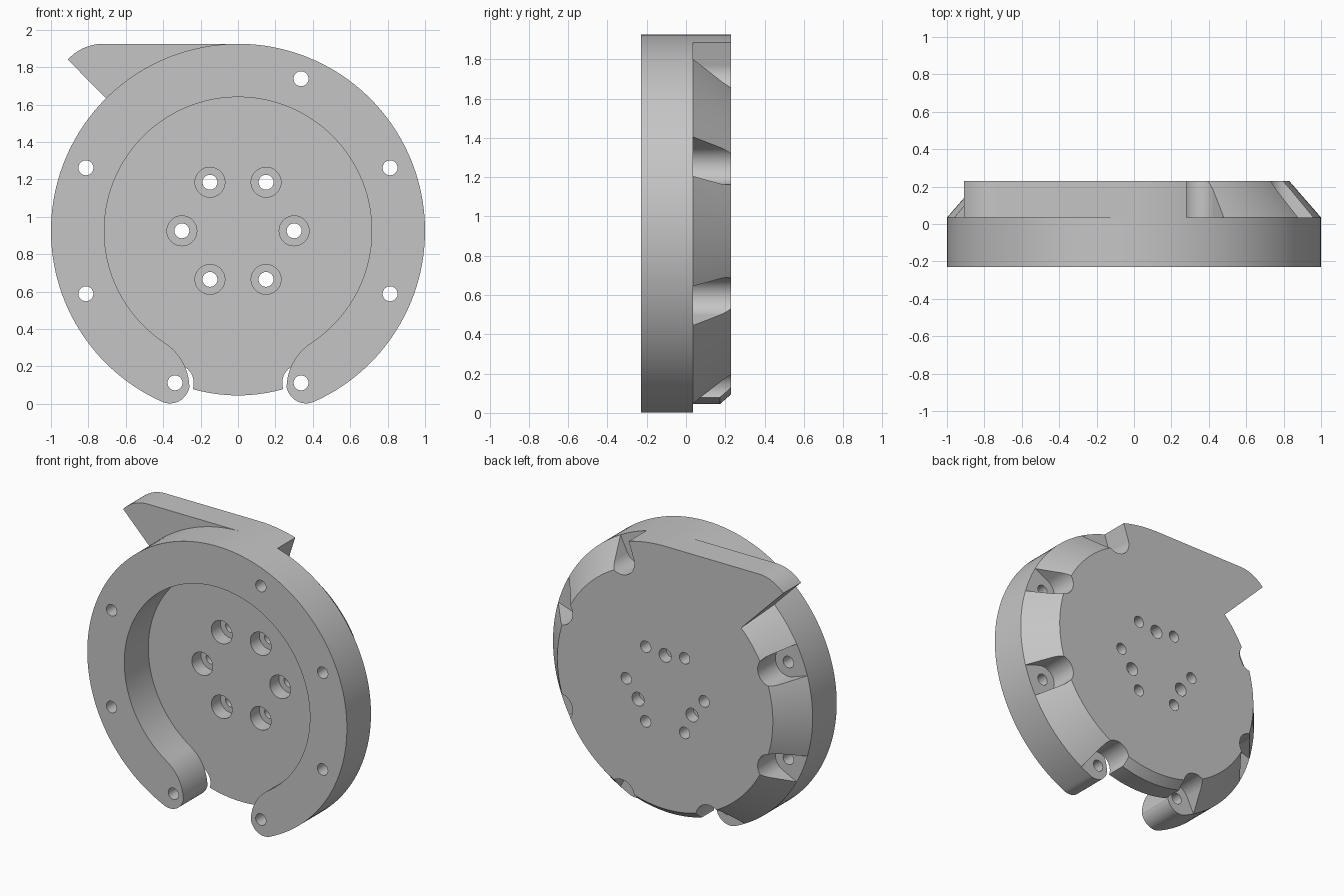
import bpy, bmesh
from math import sin, cos, radians

if "Cube" in bpy.data.objects:
    bpy.data.objects.remove(bpy.data.objects["Cube"])

CENTRE_Z = 0.925
FRONT, MID, BACK = -0.23, 0.035, 0.23

GREY = (0.56, 0.56, 0.56, 1)
grey = bpy.data.materials.new("machined grey")
grey.use_nodes = True
grey.diffuse_color = GREY
grey.node_tree.nodes["Principled BSDF"].inputs["Base Color"].default_value = GREY


def polar(r, deg, centre=(0, 0)):
    return (centre[0] + r * cos(radians(deg)), centre[1] + r * sin(radians(deg)))


def arc(r, start, end, steps, centre=(0, 0)):
    return [polar(r, start + (end - start) * i / steps, centre) for i in range(steps + 1)]


def circle(r, steps, centre=(0, 0)):
    return arc(r, 0, 360, steps, centre)[:-1]


def prism(name, outline, y0, y1, taper=1.0):
    """Solid with an outline in the x-z plane, running along y."""
    bm = bmesh.new()
    near = [bm.verts.new((x, y0, z)) for x, z in outline]
    far = [bm.verts.new((x * taper, y1, z * taper)) for x, z in outline]
    bm.faces.new(near)
    bm.faces.new(far[::-1])
    n = len(outline)
    for i in range(n):
        j = (i + 1) % n
        bm.faces.new((near[j], near[i], far[i], far[j]))
    bmesh.ops.recalc_face_normals(bm, faces=bm.faces)
    mesh = bpy.data.meshes.new(name)
    bm.to_mesh(mesh)
    bm.free()
    mesh.materials.append(grey)
    ob = bpy.data.objects.new(name, mesh)
    ob.location.z = CENTRE_Z
    bpy.context.collection.objects.link(ob)
    return ob


def combine(target, tool, operation="DIFFERENCE"):
    bpy.context.view_layer.update()
    mod = target.modifiers.new("cut", "BOOLEAN")
    mod.operation, mod.solver, mod.object = operation, "EXACT", tool
    with bpy.context.temp_override(object=target, active_object=target):
        bpy.ops.object.modifier_apply(modifier=mod.name)
    bpy.data.objects.remove(tool)


# Open ring with two rounded legs at the bottom
half = arc(1, 90, 245.25, 69)
half += arc(0.105, 246, 345, 20, polar(0.895, 246))
half += arc(0.287, 0, 57, 16, (-0.547, -0.84))
half += arc(0.715, 237, 90, 70)[1:]
mirrored = [(-x, z) for x, z in reversed(half[1:-1])]
ring = prism("open_ring", half + mirrored, FRONT, MID)

# Back plate with a sloping rim
plate = prism("back_plate", circle(1, 160), MID, BACK, 0.83)

# Straight-topped tab rising from the plate
tab = [polar(0.5, 67.5), polar(0.5, 135), (-0.91, 0.915)]
tab += arc(0.255, 138, 90, 12, (-0.72, 0.745))
tab += arc(1, 90, 67.5, 10)
combine(plate, prism("tab", tab, MID, BACK), "UNION")

# Trim the plate between the legs
trim = arc(0.88, 247.5, 292.5, 24) + [polar(1.2, 292.5), polar(1.2, 247.5)]
combine(plate, prism("trim", trim, MID - 0.1, BACK + 0.1))

# Rim screw holes, each with a slightly flared slot through the sloping rim
for angle in (22.5, 67.5, 157.5, 202.5, 247.5, 292.5, 337.5):
    spot = polar(0.88, angle)
    combine(ring, prism("screw_hole", circle(0.04, 24, spot), FRONT - 0.1, MID + 0.1))
    slot = arc(0.1, angle + 94, angle + 266, 24, spot)
    slot += [polar(0.4, angle - 4, slot[-1]), polar(0.4, angle + 4, slot[0])]
    combine(plate, prism("slot", slot, MID - 0.1, BACK + 0.1))

# Six counterbored holes in the middle
for i in range(6):
    spot = polar(0.3, 60 * i)
    combine(plate, prism("bore", circle(0.08, 32, spot), MID - 0.1, MID + 0.1))
    combine(plate, prism("bolt_hole", circle(0.04, 24, spot), MID - 0.1, BACK + 0.1))

# Three blind holes in the back
for angle in (90, 210, 330):
    spot = polar(0.24, angle)
    combine(plate, prism("pin_hole", circle(0.047, 24, spot), BACK - 0.08, BACK + 0.1))

# Smooth curved walls, sharp edges
bpy.ops.object.select_all(action="DESELECT")
for ob in (ring, plate):
    ob.select_set(True)
bpy.context.view_layer.objects.active = plate
bpy.ops.object.shade_smooth_by_angle(angle=radians(30))
